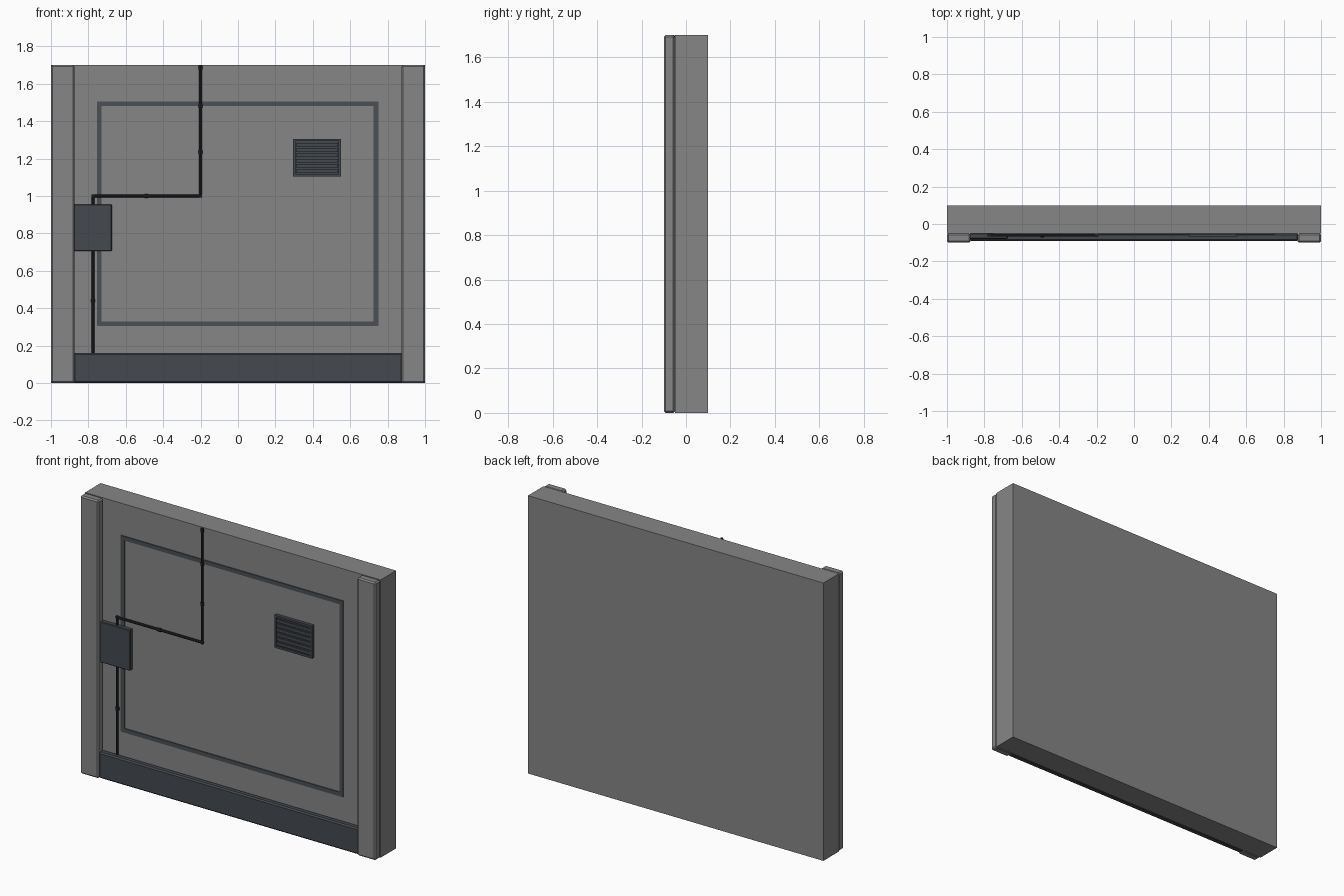
import bpy
import bmesh
from mathutils import Vector

if "Cube" in bpy.data.objects:
    bpy.data.objects.remove(bpy.data.objects["Cube"], do_unlink=True)


def material(name, colour):
    m = bpy.data.materials.new(name)
    m.use_nodes = True
    m.diffuse_color = (*colour, 1)
    m.node_tree.nodes["Principled BSDF"].inputs["Base Color"].default_value = (*colour, 1)
    return m


CONCRETE = material("concrete grey", (0.24, 0.24, 0.24))
STEEL = material("dark blue steel", (0.058, 0.066, 0.076))
TRIM = material("trim steel", (0.07, 0.08, 0.09))
PIPE = material("pipe black", (0.02, 0.022, 0.025))


def finish(name, bm, mat):
    mesh = bpy.data.meshes.new(name)
    bm.to_mesh(mesh)
    bm.free()
    mesh.materials.append(mat)
    ob = bpy.data.objects.new(name, mesh)
    bpy.context.collection.objects.link(ob)
    return ob


def add_box(bm, x, y, z):
    """Box between (min, max) pairs on each axis."""
    verts = bmesh.ops.create_cube(bm, size=1)["verts"]
    for v in verts:
        v.co = Vector([(a + b) / 2 + c * (b - a) for (a, b), c in zip((x, y, z), v.co)])


def box(name, x, y, z, mat, bevel=0):
    bm = bmesh.new()
    add_box(bm, x, y, z)
    if bevel:
        bmesh.ops.bevel(bm, geom=bm.edges[:], offset=bevel, segments=1, affect='EDGES')
    return finish(name, bm, mat)


WALL = -0.05   # front plane of the slab

# Wall slab, pillars at both ends, skirting
box("wall_slab", (-1, 1), (WALL, 0.1), (0, 1.7), CONCRETE)
for side, x in (("left", (0.875, 1)), ("right", (-1, -0.875))):
    box(side + "_pillar", x, (-0.1, WALL), (0, 1.7), CONCRETE, 0.008)
box("skirting", (-0.88, 0.88), (-0.09, WALL), (0, 0.16), STEEL, 0.008)

# Thin rectangular trim on the wall
X0, X1, Z0, Z1, W = -0.755, 0.75, 0.305, 1.505, 0.025
bm = bmesh.new()
trim_y = (WALL - 0.006, WALL)
for z in (Z0, Z1 - W):
    add_box(bm, (X0, X1), trim_y, (z, z + W))
for x in (X0, X1 - W):
    add_box(bm, (x, x + W), trim_y, (Z0 + W, Z1 - W))
finish("panel_trim", bm, TRIM)

# Vent: back plate, rim and slats
bm = bmesh.new()
add_box(bm, (0.295, 0.55), (-0.06, WALL), (1.105, 1.305))
for z in (1.105, 1.293):
    add_box(bm, (0.295, 0.55), (-0.07, -0.06), (z, z + 0.012))
for x in (0.295, 0.538):
    add_box(bm, (x, x + 0.012), (-0.07, -0.06), (1.117, 1.293))
for i in range(6):
    z = 1.124 + i * 0.028
    add_box(bm, (0.31, 0.535), (-0.069, -0.06), (z, z + 0.018))
finish("vent", bm, STEEL)

# Junction box
box("junction_box", (-0.88, -0.675), (-0.08, WALL), (0.705, 0.955), STEEL, 0.004)


def tube(bm, a, b, radius):
    a, b = Vector(a), Vector(b)
    d = b - a
    matrix = d.to_track_quat('Z', 'Y').to_matrix().to_4x4()
    matrix.translation = (a + b) / 2
    bmesh.ops.create_cone(bm, cap_ends=True, segments=8, radius1=radius,
                          radius2=radius, depth=d.length, matrix=matrix)


# Conduit runs, with elbows that overlap by one radius, and clamps
R, PY = 0.008, -0.06
bm = bmesh.new()
tube(bm, (-0.2, PY, 1.7), (-0.2, PY, 1 - R), R)
tube(bm, (-0.2 + R, PY, 1), (-0.775 - R, PY, 1), R)
tube(bm, (-0.775, PY, 1 + R), (-0.775, PY, 0.95), R)
tube(bm, (-0.775, PY, 0.71), (-0.775, PY, 0.155), R)
for x, z, axis in ((-0.2, 1.685, (0, 0, 1)), (-0.2, 1.48, (0, 0, 1)),
                   (-0.2, 1.235, (0, 0, 1)), (-0.49, 1, (1, 0, 0)),
                   (-0.775, 0.44, (0, 0, 1))):
    c, h = Vector((x, PY, z)), Vector(axis) * 0.01
    tube(bm, c - h, c + h, 0.011)
finish("conduit", bm, PIPE)
